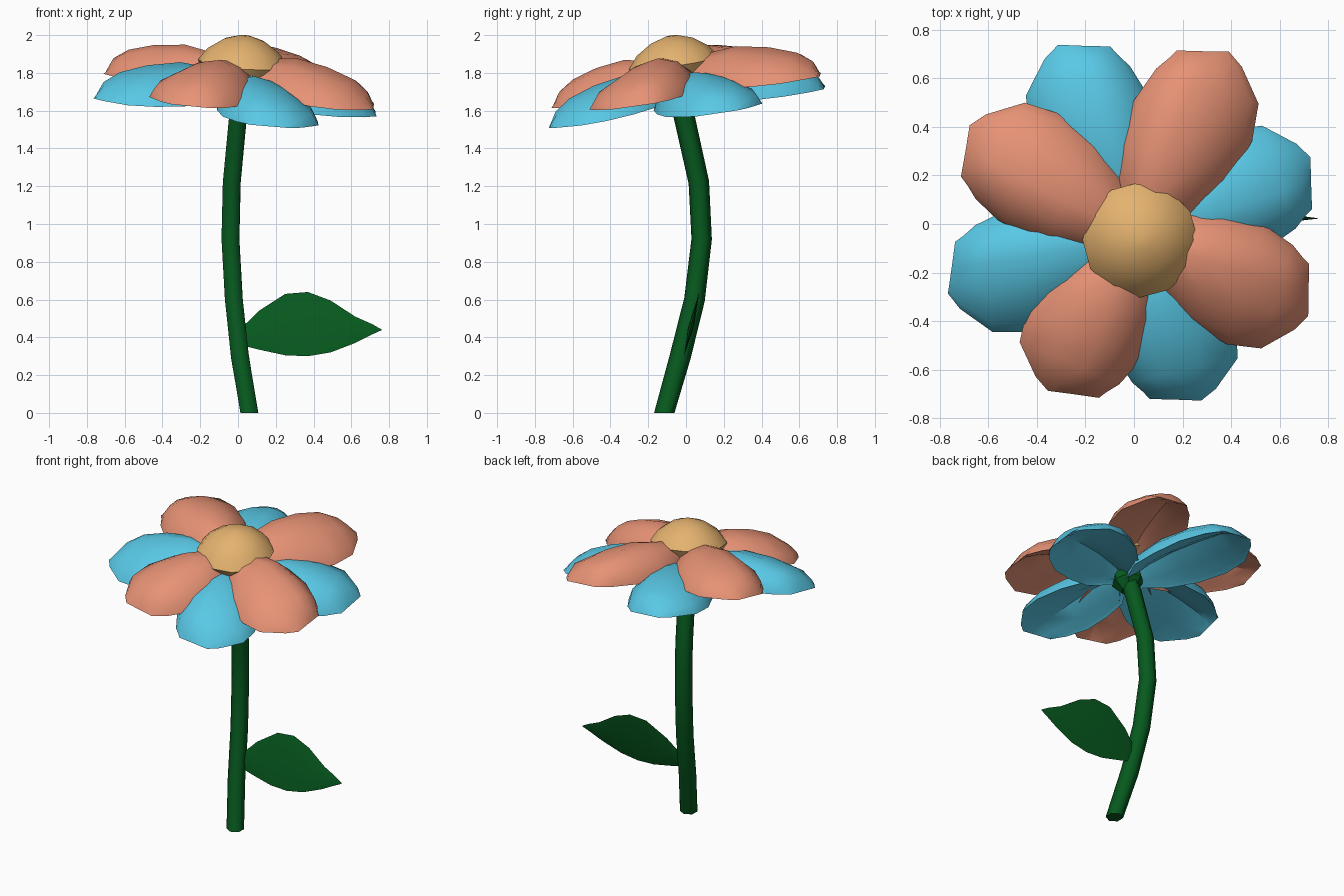
import bpy, bmesh, math
from mathutils import Vector

cube = bpy.data.objects.get("Cube")
if cube:
    bpy.data.objects.remove(cube)


def material(name, rgb):
    m = bpy.data.materials.new(name)
    m.use_nodes = True
    m.diffuse_color = (*rgb, 1)
    bsdf = next(n for n in m.node_tree.nodes if n.type == 'BSDF_PRINCIPLED')
    bsdf.inputs["Base Color"].default_value = (*rgb, 1)
    return m


coral = material("coral", (0.8, 0.29, 0.18))
sky = material("sky_blue", (0.1, 0.58, 0.79))
honey = material("honey", (0.78, 0.45, 0.16))
green = material("leaf_green", (0.002, 0.1, 0.013))

HEART = Vector((0.02, -0.06, 0))


def tilt(x, y, z):
    """Lean the whole bloom forward and slightly sideways."""
    return Vector((x, y, z - 0.08 * x + 0.145 * y))


def finish(bm, name, mat, angle=40):
    bmesh.ops.remove_doubles(bm, verts=bm.verts, dist=0.0005)
    bmesh.ops.recalc_face_normals(bm, faces=bm.faces)
    mesh = bpy.data.meshes.new(name)
    bm.to_mesh(mesh)
    bm.free()
    mesh.materials.append(mat)
    ob = bpy.data.objects.new(name, mesh)
    bpy.context.collection.objects.link(ob)
    bpy.ops.object.select_all(action='DESELECT')
    ob.select_set(True)
    bpy.context.view_layer.objects.active = ob
    bpy.ops.object.shade_smooth_by_angle(angle=math.radians(angle))


def bridge(bm, a, b, closed=True):
    n = len(a)
    for i in range(n if closed else n - 1):
        j = (i + 1) % n
        bm.faces.new((a[i], a[j], b[j], b[i]))


# Petals: arched tops over a grooved underside, wider on one side
# rows are (distance, wide side, narrow side, arch height)
ROWS = [(0.04, 0.07, 0.05, 0.11), (0.22, 0.2, 0.17, 0.16),
        (0.42, 0.275, 0.2, 0.19), (0.65, 0.31, 0.205, 0.172),
        (0.84, 0.285, 0.16, 0.13), (0.95, 0.17, 0.125, 0.075),
        (1.0, 0.1, 0.105, 0)]
ACROSS = (-1, -0.88, -0.45, 0, 0.45, 0.88, 1)
TOP = (0, 0.42, 0.85, 1, 0.85, 0.42, 0)
UNDER = (0, 0.08, 0.2, 0.5, 0.2, 0.08, 0)


def petal(name, mat, degrees, length, rim, side):
    a = math.radians(degrees)
    along = Vector((math.cos(a), math.sin(a), 0))
    across = Vector((along.y, -along.x, 0)) * side
    bm = bmesh.new()
    sheets = []
    for arch in (TOP, UNDER):
        sheet = []
        for t, wide, narrow, h in ROWS:
            row = []
            for u, k in zip(ACROSS, arch):
                slant = 0.04 * u if t > 0.9 else 0
                p = HEART + along * (t + slant) * length
                p += across * u * (wide if u > 0 else narrow)
                z = rim + 0.04 * (1 - t) ** 2 + h * k
                row.append(bm.verts.new(tilt(p.x, p.y, z)))
            sheet.append(row)
        for r, s in zip(sheet, sheet[1:]):
            bridge(bm, r, s, closed=False)
        sheets.append(sheet)
    bridge(bm, sheets[0][0], sheets[1][0], closed=False)
    finish(bm, name, mat)


# (direction, length, rim height)
UPPER = [(71, 0.815, 1.71), (153, 0.8, 1.71), (247, 0.695, 1.705), (343, 0.73, 1.72)]
LOWER = [(106, 0.825, 1.6), (189, 0.78, 1.645), (283, 0.68, 1.635), (18, 0.745, 1.62)]
for label, mat, side, group in (("upper", coral, 1, UPPER), ("lower", sky, -1, LOWER)):
    for i, (degrees, length, rim) in enumerate(group):
        petal(f"{label}_petal_{i + 1}", mat, degrees, length, rim, side)


def lathe(name, mat, profile, sides, angle=40):
    bm = bmesh.new()
    rings = []
    for r, z in profile:
        rise = z - 1.8
        rings.append([bm.verts.new(tilt(
            HEART.x + 0.08 * rise + r * math.cos(math.tau * i / sides),
            HEART.y - 0.08 * rise + r * math.sin(math.tau * i / sides), z))
            for i in range(sides)])
    for r, s in zip(rings, rings[1:]):
        bridge(bm, r, s)
    bm.faces.new(rings[0])
    bm.faces.new(rings[-1])
    finish(bm, name, mat, angle)


# Domed flower centre and the flared cup beneath the petals
lathe("flower_centre", honey, [(0.03, 2.01), (0.11, 1.985), (0.19, 1.93),
      (0.237, 1.865), (0.2, 1.8), (0.05, 1.78)], 12)
lathe("flower_cup", green, [(0.05, 1.6), (0.1, 1.66), (0.08, 1.8)], 7, 20)

# Curved six-sided stem
PATH = [Vector(p) for p in [
    (0.06, -0.115, 0), (0.01, -0.03, 0.3), (-0.022, 0.045, 0.6),
    (-0.04, 0.083, 0.92), (-0.033, 0.068, 1.22), (0, -0.01, 1.57),
    (0.02, -0.06, 1.75)]]
bm = bmesh.new()
rings = []
for i, p in enumerate(PATH):
    d = PATH[min(i + 1, len(PATH) - 1)] - PATH[max(i - 1, 0)]
    ring = []
    for k in range(6):
        a = math.tau * k / 6 + 0.5
        x, y = 0.054 * math.cos(a), 0.054 * math.sin(a)
        # Slide across the path, keeping the foot level on the ground
        z = 0 if i == 0 else -(x * d.x + y * d.y) / d.z
        ring.append(bm.verts.new(p + Vector((x, y, z))))
    rings.append(ring)
for r, s in zip(rings, rings[1:]):
    bridge(bm, r, s)
bm.faces.new(rings[0])
bm.faces.new(rings[-1])
finish(bm, "stem", green, 65)

# Leaf: thin lens, stations are (x, lower z, upper z)
STATIONS = [(-0.01, 0.38, 0.43), (0.05, 0.35, 0.48), (0.11, 0.335, 0.54),
            (0.25, 0.305, 0.63), (0.37, 0.3, 0.64), (0.49, 0.32, 0.595),
            (0.62, 0.37, 0.51), (0.71, 0.415, 0.47), (0.76, 0.438, 0.442)]
bm = bmesh.new()
rings = []
for x, low, high in STATIONS:
    mid = (low + high) / 2
    thin = 0.014 * min(1, (high - low) * 6)
    rings.append([bm.verts.new((x, 0.03 + 0.24 * (z - 0.47) + y, z))
                  for z, y in ((low, 0), (mid, -thin), (high, 0), (mid, thin))])
for r, s in zip(rings, rings[1:]):
    bridge(bm, r, s)
bm.faces.new(rings[0])
bm.faces.new(rings[-1])
finish(bm, "leaf", green)
